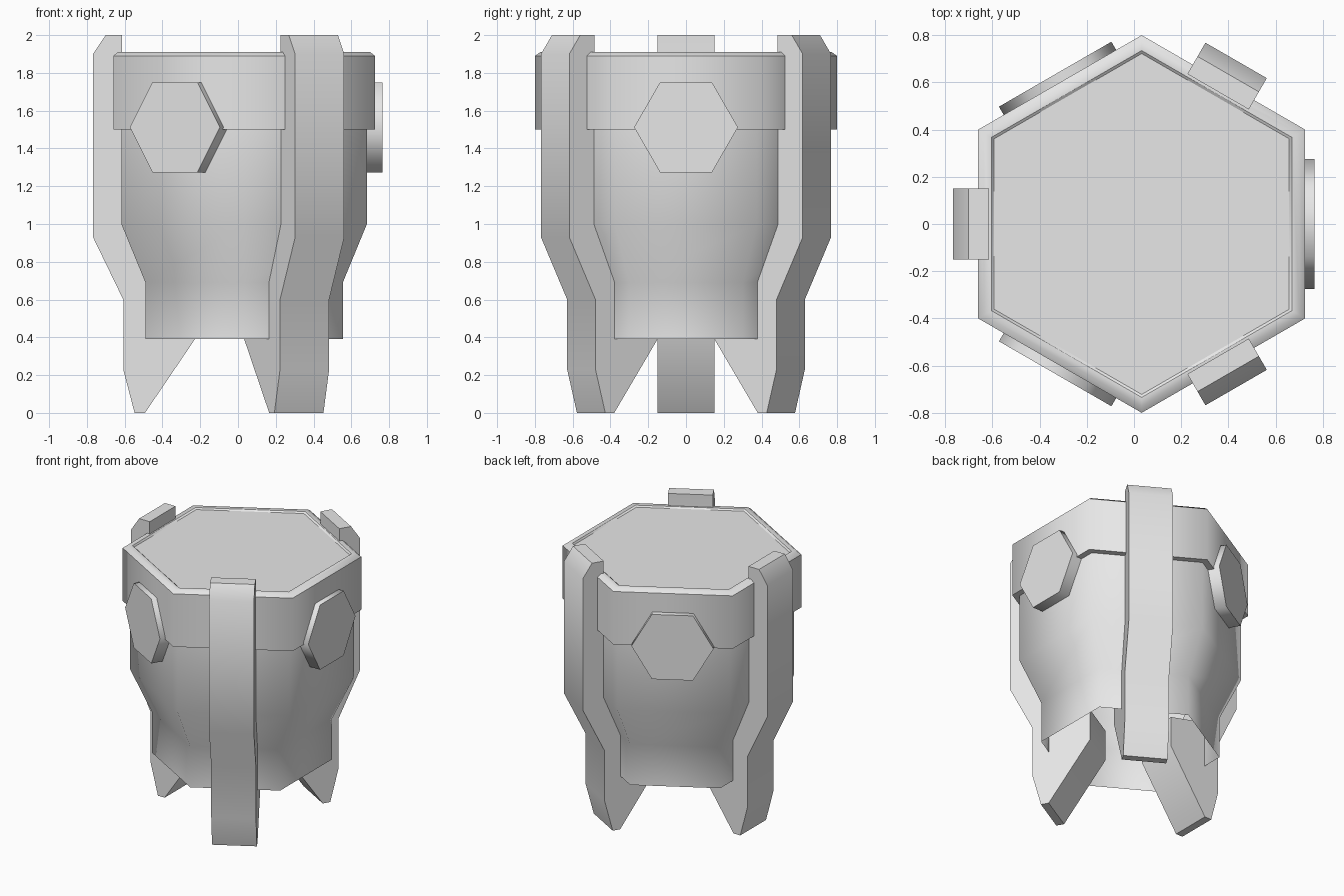
import bpy, bmesh, math
from mathutils import Matrix, Vector

if "Cube" in bpy.data.objects:
    bpy.data.objects.remove(bpy.data.objects["Cube"], do_unlink=True)

CENTRE_X = 0.0325
APOTHEM_TO_CORNER = 1 / math.cos(math.pi / 6)

grey = bpy.data.materials.new("plain_grey")
grey.use_nodes = True
grey.diffuse_color = (0.8, 0.8, 0.8, 1)
grey.node_tree.nodes["Principled BSDF"].inputs["Base Color"].default_value = (0.8, 0.8, 0.8, 1)


def finish(name, bm, smooth_angle, flip_check=True):
    """Turn a bmesh into a shaded object."""
    if flip_check:
        bmesh.ops.recalc_face_normals(bm, faces=bm.faces)
    mesh = bpy.data.meshes.new(name)
    bm.to_mesh(mesh)
    bm.free()
    mesh.materials.append(grey)
    obj = bpy.data.objects.new(name, mesh)
    bpy.context.collection.objects.link(obj)
    bpy.ops.object.select_all(action="DESELECT")
    obj.select_set(True)
    bpy.context.view_layer.objects.active = obj
    if smooth_angle:
        bpy.ops.object.shade_smooth_by_angle(angle=math.radians(smooth_angle))
    return obj


def hex_shell(name, profile, smooth_angle=61, cap=False):
    """Six-sided shell from (apothem, height) pairs, outward for a rising profile."""
    bm = bmesh.new()
    rings = []
    for apothem, z in profile:
        r = apothem * APOTHEM_TO_CORNER
        rings.append([bm.verts.new((CENTRE_X + r * math.cos(a), r * math.sin(a), z))
                      for a in (math.radians(30 + 60 * i) for i in range(6))])
    for low, high in zip(rings, rings[1:]):
        for i in range(6):
            j = (i + 1) % 6
            bm.faces.new((low[i], low[j], high[j], high[i]))
    if cap:
        bm.faces.new(rings[-1])
    return finish(name, bm, smooth_angle, False)


def extrude_profile(name, points, axis, depth, angle, smooth_angle):
    """Prism from points, extruded along axis, then turned about the centre line."""
    bm = bmesh.new()
    face = bm.faces.new([bm.verts.new(p) for p in points])
    out = bmesh.ops.extrude_face_region(bm, geom=[face])
    moved = [v for v in out["geom"] if isinstance(v, bmesh.types.BMVert)]
    bmesh.ops.translate(bm, verts=moved, vec=Vector(axis) * depth)
    turn = Matrix.Translation((CENTRE_X, 0, 0)) @ Matrix.Rotation(math.radians(angle), 4, "Z")
    bm.transform(turn)
    return finish(name, bm, smooth_angle)


# Open-bottomed body that flares upward
hex_shell("body", [(0.5225, 0.39), (0.5225, 0.69), (0.65, 1.0), (0.65, 1.52)])

# Collar around the top, its narrow lip and the flat lid
hex_shell("collar_underside", [(0.645, 1.5), (0.6925, 1.5)], 0)
hex_shell("collar", [(0.6925, 1.5), (0.6925, 1.89)])
hex_shell("collar_lip", [(0.6925, 1.89), (0.668, 1.91), (0.636, 1.91), (0.625, 1.9)], 40)
hex_shell("lid", [(0.625, 1.9), (0.624, 1.9)], 0, cap=True)

# Three bent legs, as (distance from centre, height)
leg_outline = [(0.58, 0), (0.64, 0.23), (0.64, 0.6), (0.80, 0.93), (0.80, 1.9), (0.733, 2),
               (0.647, 2), (0.647, 1.05), (0.5, 0.72), (0.23, 0.66), (0.23, 0.435), (0.525, 0)]
for name, angle in (("right_leg", 180), ("back_left_leg", 60), ("front_left_leg", -60)):
    extrude_profile(name, [(r, -0.15, z) for r, z in leg_outline], (0, 1, 0), 0.3, angle, 40)

# Three six-sided badges between the legs
badge_outline = [(0.275 * math.cos(math.radians(60 * i)), 1.512 + 0.275 * math.sin(math.radians(60 * i)))
                 for i in range(6)]
for name, angle in (("left_badge", 0), ("back_right_badge", 120), ("front_right_badge", 240)):
    extrude_profile(name, [(0.64, y, z) for y, z in badge_outline], (1, 0, 0), 0.0925, angle, 61)
